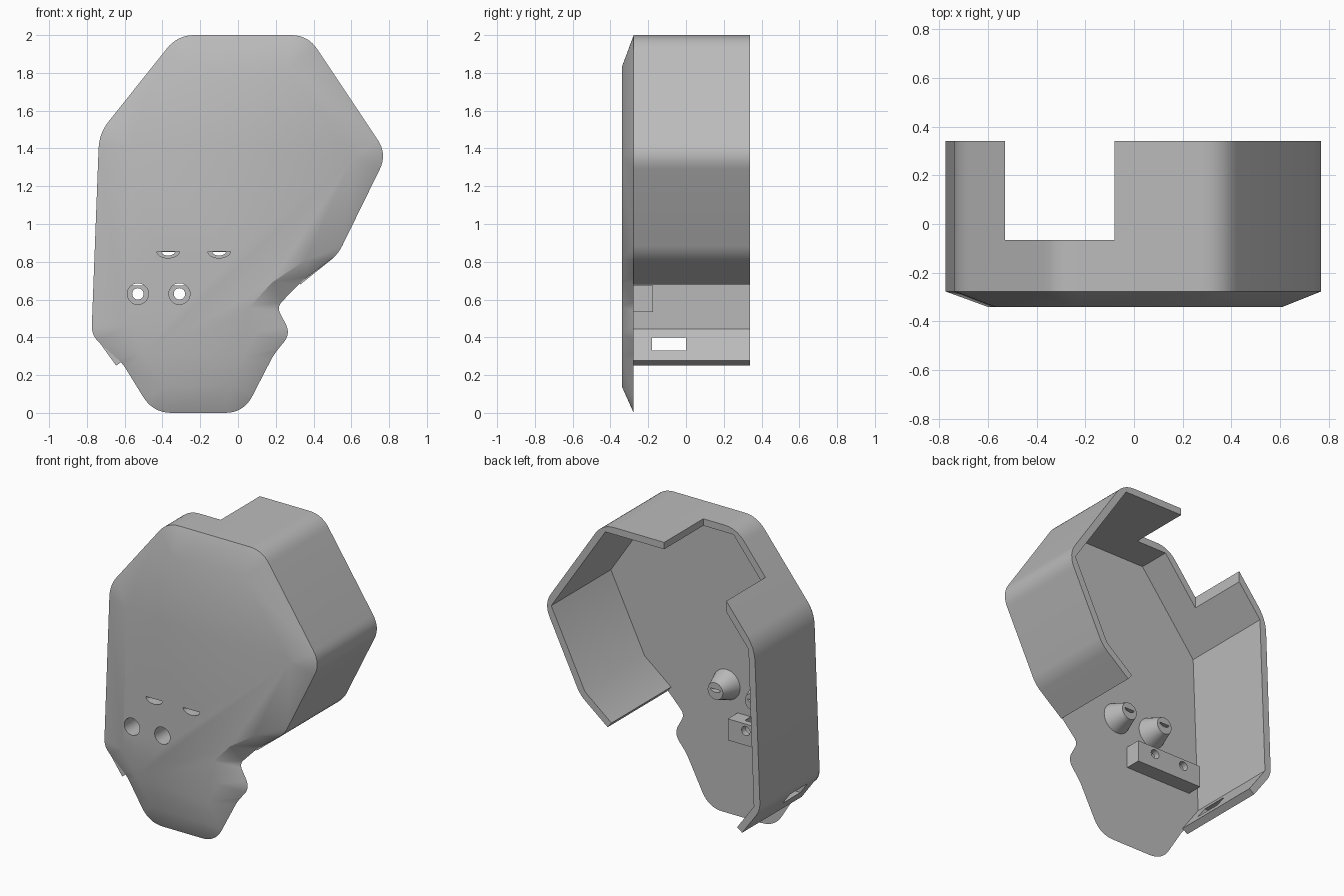
import bpy, bmesh, math
from mathutils import Vector

if "Cube" in bpy.data.objects:
    bpy.data.objects.remove(bpy.data.objects["Cube"])

grey = bpy.data.materials.new("plain_grey")
grey.use_nodes = True
grey.diffuse_color = (0.5, 0.5, 0.5, 1)
grey.node_tree.nodes["Principled BSDF"].inputs["Base Color"].default_value = grey.diffuse_color

FRONT, SEAM, BACK = -0.34, -0.277, 0.34


def finish(name, bm):
    bmesh.ops.recalc_face_normals(bm, faces=bm.faces)
    mesh = bpy.data.meshes.new(name)
    bm.to_mesh(mesh)
    bm.free()
    mesh.materials.append(grey)
    obj = bpy.data.objects.new(name, mesh)
    bpy.context.collection.objects.link(obj)
    return obj


def loft(name, front, back, y0, y1):
    """Solid between two matching x-z outlines."""
    bm = bmesh.new()
    a = [bm.verts.new((x, y0, z)) for x, z in front]
    b = [bm.verts.new((x, y1, z)) for x, z in back]
    bm.faces.new(a)
    bm.faces.new(b)
    for i in range(len(a)):
        j = (i + 1) % len(a)
        bm.faces.new((a[i], a[j], b[j], b[i]))
    return finish(name, bm)


def prism(name, pts, y0, y1):
    return loft(name, pts, pts, y0, y1)


def box(name, x0, x1, y0, y1, z0, z1):
    return prism(name, [(x0, z0), (x1, z0), (x1, z1), (x0, z1)], y0, y1)


def ellipse(x, z, rx, rz, turn=2 * math.pi, n=32):
    return [(x + rx * math.cos(turn * i / n), z - rz * math.sin(turn * i / n))
            for i in range(n + (turn < 6))]


def rounded(prev, corner, nxt, d, n=8):
    """Points of a rounded corner, starting d away from it."""
    p, c, q = Vector(prev), Vector(corner), Vector(nxt)
    a, b = c + (p - c).normalized() * d, c + (q - c).normalized() * d
    return [a * (1 - t) ** 2 + c * 2 * t * (1 - t) + b * t * t
            for t in (i / n for i in range(n + 1))]


def carve(obj, cutters):
    bpy.context.view_layer.objects.active = obj
    for c in cutters:
        m = obj.modifiers.new("cut", 'BOOLEAN')
        m.operation, m.solver, m.object = 'DIFFERENCE', 'EXACT', c
        bpy.ops.object.modifier_apply(modifier=m.name)


def smooth(obj, angle=30):
    bpy.ops.object.select_all(action='DESELECT')
    obj.select_set(True)
    bpy.context.view_layer.objects.active = obj
    bpy.ops.object.shade_smooth_by_angle(angle=math.radians(angle))


# Outline corners: seam corner, rounding, matching corner on the raised front
corners = [
    ((-0.32, 2.0), 0.09, (-0.24, 1.83)),
    ((0.37, 2.0), 0.09, (0.27, 1.83)),
    ((0.79, 1.37), 0.09, (0.61, 1.35)),
    ((0.53, 0.84), 0.05, (0.36, 0.81)),
    ((0.34, 0.70), 0.03, (0.18, 0.69)),
    ((0.205, 0.56), 0.04, (0.06, 0.56)),
    ((0.28, 0.42), 0.06, (0.09, 0.42)),
    ((0.19, 0.31), 0.04, (0.02, 0.29)),
    ((0.03, 0.0), 0.10, (-0.03, 0.14)),
    ((-0.45, 0.0), 0.10, (-0.39, 0.14)),
    ((-0.61, 0.26), 0.03, (-0.5, 0.31)),
    ((-0.775, 0.41), 0.05, (-0.6, 0.46)),
    ((-0.735, 1.48), 0.08, (-0.57, 1.40)),
]

# Front cover: a flat face with a sloped border
bm = bmesh.new()
inner = [bm.verts.new((c[2][0], FRONT, c[2][1])) for c in corners]
arcs = []
for i, (pt, d, _) in enumerate(corners):
    nxt = corners[(i + 1) % len(corners)][0]
    arcs.append([bm.verts.new((p.x, SEAM, p.y))
                 for p in rounded(corners[i - 1][0], pt, nxt, d)])
bm.faces.new(inner)
bm.faces.new([v for arc in arcs for v in arc])
for i, arc in enumerate(arcs):
    j = (i + 1) % len(arcs)
    for a, b in zip(arc, arc[1:]):
        bm.faces.new((inner[i], a, b))
    bm.faces.new((inner[i], arc[-1], arcs[j][0], inner[j]))
cover = finish("front_cover", bm)

# Side wall: outer line has round corners, inner line has sharp ones
path = [Vector(p) for p in [(-0.645, 0.25), (-0.775, 0.43), (-0.735, 1.48), (-0.32, 2.0),
                            (0.37, 2.0), (0.79, 1.37), (0.53, 0.84), (0.33, 0.68)]]
thick = 0.045
normals = [Vector((d.y, -d.x)).normalized() for d in (b - a for a, b in zip(path, path[1:]))]
outer, inside = [path[0]], [path[0] + normals[0] * thick]
for k in range(1, len(path) - 1):
    outer += rounded(path[k - 1], path[k], path[k + 1], 0.05 if k in (1, 6) else 0.09)
    n, m = normals[k - 1], normals[k]
    inside.append(path[k] + (n + m) * thick / (1 + n.dot(m)))
outer.append(path[-1])
inside.append(path[-1] + normals[-1] * thick)
wall = prism("side_wall", outer + inside[::-1], SEAM, BACK)

wall_cuts = [box("notch_cutter", -0.53, -0.08, -0.065, 0.5, 1.5, 2.2),
             box("slot_cutter", -0.9, -0.5, -0.18, 0.0, 0.33, 0.40)]
carve(wall, wall_cuts)

# Mounting block with two stepped bores
block = box("mounting_block", -0.66, -0.18, SEAM - 0.01, -0.175, 0.535, 0.675)
bores = []
for x in (-0.53, -0.31):
    bores.append(prism("bore_cutter", ellipse(x, 0.63, 0.056, 0.056), -0.4, -0.215))
    bores.append(prism("bore_cutter", ellipse(x, 0.63, 0.03, 0.03), -0.41, 0))

# Tapered bosses with half-round slits
slits, bosses = [], []
for x, side in ((-0.37, "right"), (-0.10, "left")):
    bosses.append(loft(side + "_boss", ellipse(x, 0.84, 0.1, 0.1),
                       ellipse(x, 0.84, 0.055, 0.055), SEAM - 0.005, -0.16))
    slits.append(prism("slit_cutter", ellipse(x, 0.855, 0.06, 0.035, math.pi, 16), -0.4, -0.24))
    slits.append(prism("slit_cutter", ellipse(x, 0.853, 0.036, 0.02, math.pi, 16), -0.41, 0))

carve(cover, bores + slits)
carve(block, bores)
for boss in bosses:
    carve(boss, slits)

for c in wall_cuts + bores + slits:
    bpy.data.objects.remove(c)
for part in [cover, wall, block] + bosses:
    smooth(part)
